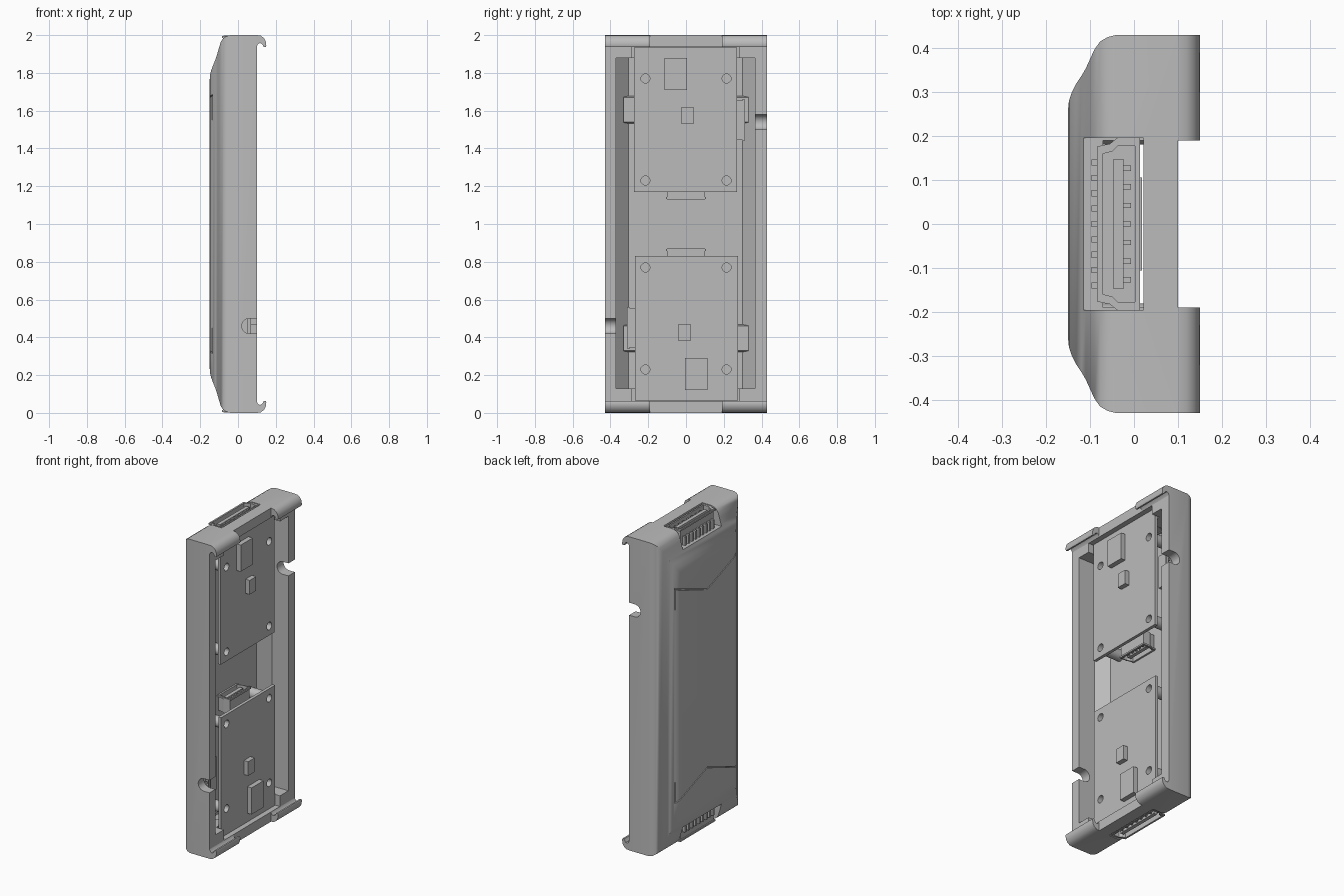
import bpy, bmesh, math
from mathutils import Matrix

if "Cube" in bpy.data.objects:
    bpy.data.objects.remove(bpy.data.objects["Cube"])

grey = bpy.data.materials.new("plain_grey")
grey.use_nodes = True
grey.diffuse_color = (0.5, 0.5, 0.5, 1)
grey.node_tree.nodes["Principled BSDF"].inputs["Base Color"].default_value = (0.5, 0.5, 0.5, 1)


def loft(name, rings):
    """Closed solid through rings with equal point counts."""
    bm = bmesh.new()
    rows = [[bm.verts.new(p) for p in ring] for ring in rings]
    n = len(rows[0])
    for a, b in zip(rows, rows[1:]):
        for i in range(n):
            j = (i + 1) % n
            bm.faces.new((a[i], a[j], b[j], b[i]))
    bm.faces.new(rows[0])
    bm.faces.new(rows[-1])
    bmesh.ops.recalc_face_normals(bm, faces=bm.faces)
    mesh = bpy.data.meshes.new(name)
    bm.to_mesh(mesh)
    bm.free()
    mesh.materials.append(grey)
    ob = bpy.data.objects.new(name, mesh)
    bpy.context.collection.objects.link(ob)
    return ob


def rect(x, y0, y1, z0, z1):
    return [(x, y0, z0), (x, y1, z0), (x, y1, z1), (x, y0, z1)]


def box(name, x0, x1, y0, y1, z0, z1):
    return loft(name, [rect(x, y0, y1, z0, z1) for x in (x0, x1)])


def prism(name, axis, pts, a, b):
    """Extrude a two-axis outline along y or z."""
    place = (lambda p, t: (p[0], t, p[1])) if axis == "y" else (lambda p, t: (p[0], p[1], t))
    return loft(name, [[place(p, t) for p in pts] for t in (a, b)])


def disc(x, y, z, r, n=20):
    return [(x, y + r * math.cos(i * math.tau / n), z + r * math.sin(i * math.tau / n)) for i in range(n)]


def cut(ob, cutters):
    bpy.context.view_layer.update()
    bpy.context.view_layer.objects.active = ob
    for c in cutters:
        c.hide_render = True
        mod = ob.modifiers.new("cut", "BOOLEAN")
        mod.operation, mod.solver, mod.object = "DIFFERENCE", "EXACT", c
        bpy.ops.object.modifier_apply(modifier=mod.name)
    for c in cutters:
        bpy.data.objects.remove(c)
    return ob


def twin(ob, name):
    """Half-turn copy about the middle of the case."""
    other = ob.copy()
    other.name = name
    other.matrix_world = Matrix.Translation((0, 0, 2)) @ Matrix.Rotation(math.pi, 4, "X") @ ob.matrix_world
    bpy.context.collection.objects.link(other)
    return other


def smooth(ob, angle=35):
    bpy.ops.object.select_all(action="DESELECT")
    ob.select_set(True)
    bpy.context.view_layer.objects.active = ob
    bpy.ops.object.shade_smooth_by_angle(angle=math.radians(angle))


# Case: stacked rectangles give the rounded edge and the raised back
profile = [(0.10, 0, 0), (-0.04, 0, 0), (-0.06, 0.005, 0.005), (-0.077, 0.015, 0.015),
           (-0.09, 0.033, 0.033), (-0.10, 0.055, 0.065), (-0.11, 0.077, 0.1), (-0.12, 0.094, 0.13),
           (-0.132, 0.112, 0.16), (-0.142, 0.132, 0.187), (-0.148, 0.15, 0.21), (-0.15, 0.17, 0.24)]
case = loft("case", [rect(x, -0.43 + dy, 0.43 - dy, dz, 2 - dz) for x, dy, dz in profile])

# Main cavity with sloped sides, and the shallow recess that holds the boards
cavity = loft("cavity_cutter", [rect(0.2, -0.37, 0.365, 0.13, 1.88),
                                rect(-0.015, -0.37, 0.365, 0.13, 1.88),
                                rect(-0.08, -0.305, 0.30, 0.13, 1.88)])
recess = box("recess_cutter", 0.045, 0.3, -0.285, 0.28, 0.062, 1.938)

# Port openings at both ends, and one round-bottomed cable slot per side wall
port = box("port_cutter", -0.3, 0.022, -0.195, 0.195, 1.885, 2.2)
gap = box("gap_cutter", -0.07, 0.0215, -0.19, 0.19, 1.8, 1.95)
arc = [(0.06 - 0.04 * math.sin(t * math.pi / 12), 1.54 + 0.04 * math.cos(t * math.pi / 12)) for t in range(13)]
slot = prism("slot_cutter", "y", [(0.3, 1.58)] + arc + [(0.3, 1.50)], 0.33, 0.6)
openings = [port, gap, slot]
cut(case, [cavity, recess] + openings + [twin(ob, ob.name + "_low") for ob in openings])

# Fine V-shaped seams across the back, with a short leg at each end
seam_path = ((-0.31, 1.68, -0.12), (-0.25, 1.658, -0.143), (0, 1.565, -0.145),
             (0.25, 1.658, -0.143), (0.31, 1.68, -0.12))
seam = loft("seam_cutter", [[(-0.2, y, z), (x, y, z), (x, y, z + 0.006), (-0.2, y, z + 0.006)]
                            for y, z, x in seam_path])
legs = [box("leg_cutter", -0.2, -0.12, y - 0.003, y + 0.003, 1.55, 1.684) for y in (-0.308, 0.308)]
lines = [seam] + legs
cut(case, lines + [twin(ob, ob.name + "_low") for ob in lines])
smooth(case)

# Hooked lips at the four corners
curl = [(0.1, 2.0), (0.12, 1.997), (0.137, 1.985), (0.147, 1.967), (0.15, 1.945),
        (0.146, 1.936), (0.136, 1.936), (0.131, 1.947), (0.124, 1.956), (0.114, 1.958),
        (0.106, 1.952), (0.1, 1.94)]
for side, y0, y1 in (("front", -0.43, -0.19), ("back", 0.19, 0.43)):
    lip = prism("lip_top_" + side, "y", curl, y0, y1)
    smooth(lip, 40)
    twin(lip, "lip_bottom_" + side)


# D-shaped socket opening toward +z, moved into place by a matrix
def socket(name, w, depth, matrix, pins, ribs=0):
    outline = [(-0.085, -0.9 * w), (-0.06, -0.93 * w), (-0.045, -w), (0.0, -w),
               (0.0, w), (-0.045, w), (-0.06, 0.93 * w), (-0.085, 0.9 * w)]
    inner = [(-0.04 + (x + 0.04) * 0.85, y * 0.96) for x, y in outline]
    rim = [(-0.04 + (x + 0.04) * 1.15, y * 1.06) for x, y in outline]
    body = prism(name + "_body", "z", outline, -depth, 0)
    lip = prism(name + "_rim", "z", rim, -0.012, -0.002)
    cut(body, [prism("hollow", "z", inner, -0.035, 0.1)])
    cut(lip, [prism("hollow", "z", inner, -0.1, 0.1)])
    parts = [body, lip, box(name + "_tongue", -0.055, -0.032, -0.8 * w, 0.8 * w, -0.04, -0.008)]
    for i in range(pins):
        y = (i - (pins - 1) / 2) * 1.6 * w / pins
        parts.append(box(name + "_contact", -0.033, -0.015, y - 0.006, y + 0.006, -0.04, -0.015))
    for i in range(ribs):
        y = (i - (ribs - 1) / 2) * 1.7 * w / ribs
        parts.append(box(name + "_rib", -0.105, -0.08, y - 0.007, y + 0.007, -depth, -depth * 0.5))
    for p in parts:
        p.matrix_world = matrix
        twin(p, p.name + "_low")


socket("end_socket", 0.185, 0.11, Matrix.Translation((0.008, 0, 1.997)), 7, 9)
socket("middle_socket", 0.1, 0.1,
       Matrix.Translation((0.012, 0, 1.13)) @ Matrix.Rotation(math.pi, 4, "X"), 5)
socket("side_socket", 0.105, 0.08,
       Matrix.Translation((0.012, 0.312, 1.55)) @ Matrix.Rotation(-math.pi / 2, 4, "X"), 5)

# Circuit board with four screw holes and hollow posts behind them
holes = [(y, z) for y in (-0.215, 0.215) for z in (1.23, 1.77)]
board = box("board", 0.05, 0.07, -0.275, 0.27, 1.17, 1.935)
cut(board, [loft("hole_cutter", [disc(x, y, z, 0.024) for x in (0, 0.2)]) for y, z in holes])
twin(board, "board_low")
for y, z in holes:
    post = loft("post", [disc(x, y, z, 0.034) for x in (-0.085, 0.05)])
    cut(post, [loft("bore_cutter", [disc(x, y, z, 0.024) for x in (0, 0.2)])])
    smooth(post)
    twin(post, "post_low")

# Chips on the board
for name, y0, y1, z0, z1 in (("large_chip", -0.115, 0.005, 1.71, 1.88), ("small_chip", -0.025, 0.04, 1.53, 1.62)):
    twin(box(name, 0.069, 0.1, y0, y1, z0, z1), name + "_low")

# Latch blocks on the sloped inner sides
for name, y0, y1 in (("latch_front", -0.33, -0.27), ("latch_back", 0.27, 0.33)):
    latch = loft(name, [rect(-0.09, y0, y1, 1.53, 1.68), rect(-0.04, y0, y1, 1.54, 1.67)])
    twin(latch, name + "_low")
